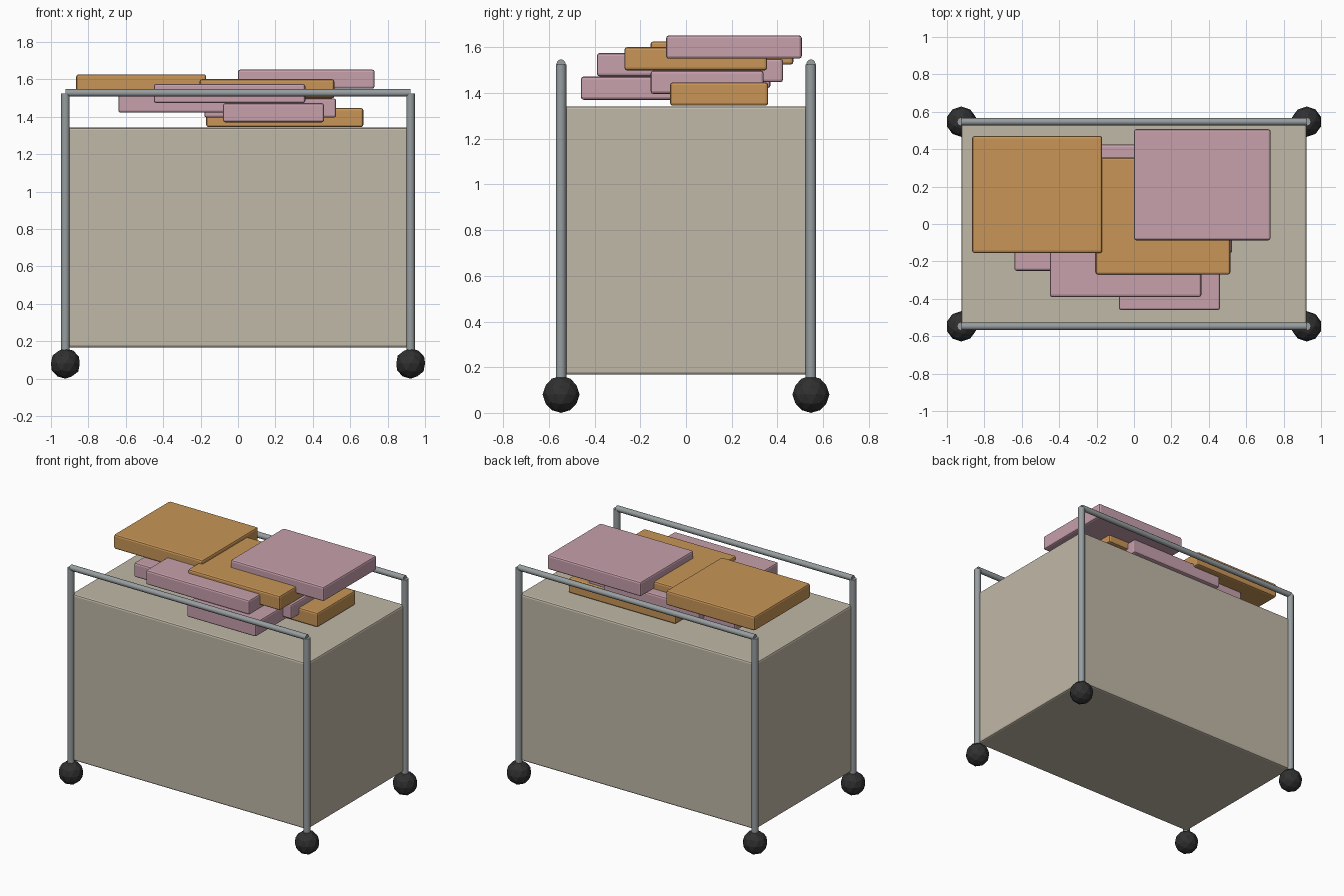
import bpy
import math

old = bpy.data.objects.get("Cube")
if old:
    bpy.data.objects.remove(old, do_unlink=True)


def material(name, rgb):
    m = bpy.data.materials.new(name)
    m.use_nodes = True
    m.diffuse_color = (*rgb, 1)
    m.node_tree.nodes["Principled BSDF"].inputs["Base Color"].default_value = (*rgb, 1)
    return m


canvas = material("beige canvas", (0.53, 0.48, 0.39))
orange = material("orange cloth", (0.58, 0.30, 0.095))
pink = material("pink cloth", (0.57, 0.35, 0.41))
metal = material("grey metal", (0.31, 0.34, 0.35))
rubber = material("black rubber", (0.03, 0.03, 0.03))


def finish(name, mat):
    ob = bpy.context.object
    ob.name = name
    ob.data.materials.append(mat)
    return ob


def box(name, mat, xs, ys, zs, bevel):
    spans = (xs, ys, zs)
    bpy.ops.mesh.primitive_cube_add(size=1, location=[(a + b) / 2 for a, b in spans])
    ob = finish(name, mat)
    ob.scale = [b - a for a, b in spans]
    bpy.ops.object.transform_apply(location=False, rotation=False, scale=True)
    mod = ob.modifiers.new("Soft edges", "BEVEL")
    mod.width = bevel
    mod.segments = 2


def tube(name, radius, length, location, rotation=(0, 0, 0)):
    bpy.ops.mesh.primitive_cylinder_add(vertices=12, radius=radius, depth=length,
                                        location=location, rotation=rotation)
    finish(name, metal)
    bpy.ops.object.shade_smooth_by_angle(angle=math.radians(40))


# Hamper body
PX, PY = 0.923, 0.547
box("hamper_body", canvas, (-PX, PX), (-PY, PY), (0.167, 1.342), 0.012)

# Frame: posts, casters and top rails
for y, end in ((-PY, "front"), (PY, "back")):
    for x, side in ((-PX, "right"), (PX, "left")):
        tube(f"{end}_{side}_post", 0.023, 1.385, (x, y, 0.8325))
        bpy.ops.mesh.primitive_ico_sphere_add(subdivisions=2, radius=0.081,
                                              location=(x, y, 0.081))
        finish(f"{end}_{side}_caster", rubber)
    tube(f"{end}_rail", 0.02, 2 * PX, (0, y, 1.528), (0, math.pi / 2, 0))

# Folded clothes, lowest first: each rises one step above the last
clothes = [
    (orange, (-0.17, 0.67), (-0.07, 0.36)),
    (pink, (-0.08, 0.46), (-0.46, 0.1)),
    (pink, (-0.18, 0.525), (-0.155, 0.34)),
    (pink, (-0.64, 0.11), (-0.25, 0.37)),
    (pink, (-0.4, 0.35), (-0.1, 0.425)),
    (pink, (-0.45, 0.36), (-0.39, 0.18)),
    (orange, (-0.205, 0.515), (-0.27, 0.355)),
    (orange, (-0.865, -0.17), (-0.155, 0.47)),
    (pink, (0.0, 0.73), (-0.087, 0.507)),
]
for i, (mat, xs, ys) in enumerate(clothes):
    z = 1.345 + i * 0.0257
    box(f"folded_cloth_{i + 1}", mat, xs, ys, (z, z + 0.102), 0.012)
